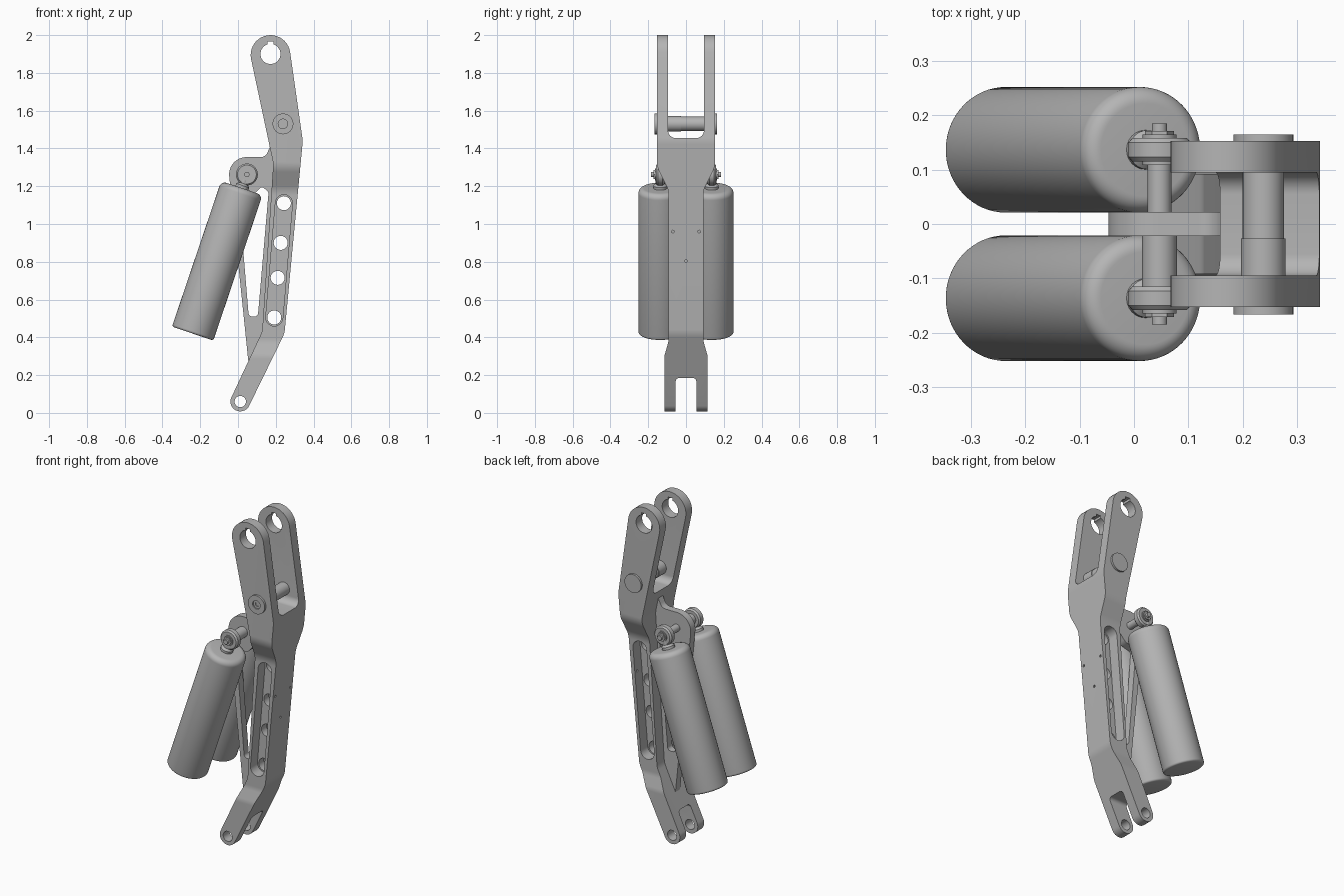
import bpy, bmesh, math
from mathutils import Vector

cube = bpy.data.objects.get("Cube")
if cube:
    bpy.data.objects.remove(cube, do_unlink=True)

metal = bpy.data.materials.new("grey metal")
metal.use_nodes = True
grey = (0.46, 0.46, 0.46, 1)
metal.diffuse_color = grey
metal.node_tree.nodes["Principled BSDF"].inputs["Base Color"].default_value = grey


def arc(cx, cz, r, start, end, n=20):
    angles = [math.radians(start + (end - start) * i / n) for i in range(n + 1)]
    return [(cx + r * math.cos(a), cz + r * math.sin(a)) for a in angles]


def circle(cx, cz, r, n=32):
    return arc(cx, cz, r, 0, 360, n)[:-1]


def rounded(points, n=8):
    """Round every corner given as (u, w, radius); plain pairs stay sharp."""
    out = []
    for i, p in enumerate(points):
        here = Vector(p[:2])
        if len(p) == 2:
            out.append(tuple(here))
            continue
        a = (Vector(points[i - 1][:2]) - here).normalized()
        b = (Vector(points[(i + 1) % len(points)][:2]) - here).normalized()
        half = a.angle(b) / 2
        t = p[2] / math.tan(half)
        centre = here + (a + b).normalized() * p[2] / math.sin(half)
        s, e = here + a * t - centre, here + b * t - centre
        for k in range(n + 1):
            d = s.lerp(e, k / n).normalized() * p[2]
            out.append(tuple(centre + d))
    return out


def finish(bm, name):
    bmesh.ops.recalc_face_normals(bm, faces=bm.faces)
    mesh = bpy.data.meshes.new(name)
    bm.to_mesh(mesh)
    bm.free()
    mesh.materials.append(metal)
    obj = bpy.data.objects.new(name, mesh)
    bpy.context.collection.objects.link(obj)
    return obj


def activate(obj):
    bpy.ops.object.select_all(action='DESELECT')
    obj.select_set(True)
    bpy.context.view_layer.objects.active = obj


def smooth(obj):
    activate(obj)
    bpy.ops.object.shade_smooth_by_angle(angle=math.radians(30))


def prism(name, pts, lo, hi, axis="y"):
    bm = bmesh.new()
    place = (lambda u, w: (u, lo, w)) if axis == "y" else (lambda u, w: (lo, u, w))
    face = bm.faces.new([bm.verts.new(place(u, w)) for u, w in pts])
    ext = bmesh.ops.extrude_face_region(bm, geom=[face])
    move = (0, hi - lo, 0) if axis == "y" else (hi - lo, 0, 0)
    bmesh.ops.translate(bm, vec=move, verts=[g for g in ext["geom"] if isinstance(g, bmesh.types.BMVert)])
    return finish(bm, name)


def lathe(name, profile, origin, direction=(0, 1, 0), steps=40):
    """Turn (radius, height) pairs about an axis."""
    bm = bmesh.new()
    vs = [bm.verts.new((r, 0, h)) for r, h in profile]
    es = [bm.edges.new(pair) for pair in zip(vs, vs[1:])]
    bmesh.ops.spin(bm, geom=vs + es, cent=(0, 0, 0), axis=(0, 0, 1), angle=math.tau, steps=steps)
    bmesh.ops.remove_doubles(bm, verts=bm.verts, dist=0.0001)
    obj = finish(bm, name)
    turn = Vector(direction).to_track_quat('Z', 'Y').to_matrix().to_4x4()
    turn.translation = Vector(origin)
    obj.data.transform(turn)
    smooth(obj)
    return obj


def rod(name, r, x, z, y0, y1):
    return lathe(name, [(0, y0), (r, y0), (r, y1), (0, y1)], (x, 0, z))


def combine(obj, tool, operation='DIFFERENCE'):
    mod = obj.modifiers.new("cut", 'BOOLEAN')
    mod.operation, mod.object, mod.solver = operation, tool, 'EXACT'
    activate(obj)
    bpy.ops.object.modifier_apply(modifier=mod.name)
    bpy.data.objects.remove(tool, do_unlink=True)


# Main arm: side outline crossed with the front outline
side = (arc(0.172, 1.895, 0.105, 191.5, 8)
        + rounded([(0.276, 1.91), (0.343, 1.44, 0.15), (0.246, 0.42, 0.12), (0.059, 0.037)])[1:-1]
        + arc(0.012, 0.06, 0.052, -26, -206)
        + rounded([(-0.035, 0.083), (0.128, 0.43, 0.1), (0.187, 1.32, 0.15), (0.069, 1.874)])[1:-1])
arm = prism("main_arm", side, -0.2, 0.2)
half = [(0.153, 2.1), (0.153, 1.3, 0.12), (0.092, 1.18, 0.12),
        (0.092, 0.38, 0.1), (0.115, 0.3, 0.1), (0.115, -0.1)]
front = half + [(-p[0],) + p[1:] for p in reversed(half)]
combine(arm, prism("cutter", rounded(front), -0.6, 0.6, "x"), 'INTERSECT')

# Fork slots at both ends
combine(arm, prism("cutter", rounded([(-0.095, 2.2), (-0.095, 1.455, 0.04), (0.095, 1.455, 0.04), (0.095, 2.2)]),
                   -0.6, 0.6, "x"))
combine(arm, prism("cutter", rounded([(-0.055, -0.2), (-0.055, 0.185, 0.02), (0.055, 0.185, 0.02), (0.055, -0.2)]),
                   -0.6, 0.6, "x"))

# Eye holes with a keyway on the upper one
key = [(0.187, 1.945), (0.187, 1.965), (0.157, 1.965), (0.157, 1.945)]
for pts in (circle(0.172, 1.9, 0.053), key, circle(0.012, 0.06, 0.03)):
    combine(arm, prism("cutter", pts, -0.4, 0.4))

# Side pockets and lightening holes in the web
pocket = arc(0.243, 1.11, 0.045, 175, -5) + arc(0.192, 0.505, 0.045, -5, -185)
for lo, hi in ((-0.4, -0.025), (0.025, 0.4)):
    combine(arm, prism("cutter", pocket, lo, hi))
for x, z in ((0.243, 1.11), (0.226, 0.9), (0.21, 0.715), (0.192, 0.505)):
    combine(arm, prism("cutter", circle(x, z, 0.037), -0.4, 0.4))
# Tiny drilled holes on the outer edge
for y, z in ((-0.07, 0.96), (0.07, 0.96), (0, 0.805)):
    combine(arm, prism("cutter", circle(y, z, 0.007, 12), 0.27, 0.5, "x"))
smooth(arm)

# Central gusset plate with its long window
plate_outline = (rounded([(0.2, 1.43), (0.17, 1.41), (0.145, 1.354, 0.04), (0.046, 1.354)])
                 + arc(0.045, 1.262, 0.092, 95, 187)
                 + [(0.056, 0.26), (0.14, 0.45), (0.193, 1.25)])
plate = prism("gusset_plate", plate_outline, -0.022, 0.022)
window = rounded([(0.005, 1.13, 0.015), (0.08, 1.15, 0.05), (0.125, 1.2, 0.015),
                  (0.162, 1.17, 0.02), (0.105, 0.51, 0.02), (0.057, 0.51, 0.02)])
combine(plate, prism("cutter", window, -0.2, 0.2))
smooth(plate)

# Fork cross pin with a flange at each end
PX, PZ = 0.238, 1.53
rod("cross_pin_thick", 0.041, PX, PZ, -0.1, -0.027)
rod("cross_pin_slim", 0.038, PX, PZ, -0.027, 0.1)
rod("cross_pin_back_flange", 0.055, PX, PZ, 0.14, 0.165)
lathe("cross_pin_front_flange", [(0, -0.15), (0.012, -0.15), (0.012, -0.158), (0.025, -0.158), (0.025, -0.166),
                                 (0.055, -0.166), (0.055, -0.14), (0, -0.14)], (PX, 0, PZ))

# Pin carrying both canisters
EX, EZ = 0.047, 1.262
rod("mount_pin_front", 0.032, EX, EZ, -0.115, 0)
rod("mount_pin_back", 0.022, EX, EZ, 0, 0.115)

# Twin canisters with collar, stem and eyelet
base = Vector((-0.24, 0, 0.42))
axis = Vector((0.32, 0, 0.947)).normalized()
R, L = 0.1155, 0.813
shell = ([(0, 0)] + arc(R - 0.012, 0.012, 0.012, -90, 0, 4)
         + arc(R - 0.03, L - 0.03, 0.03, 0, 90, 8) + [(0, L)])
for label, s in (("front", -1), ("back", 1)):
    y = 0.1365 * s
    offset = Vector((0, y, 0))
    lathe(label + "_canister", shell, base + offset, axis, 64)
    top = base + offset + axis * L
    lathe(label + "_stem", [(0, -0.01), (0.036, -0.01), (0.036, 0.014), (0.024, 0.025), (0.024, 0.05), (0, 0.05)],
          top, axis, 6 * 4)
    lathe(label + "_eyelet", [(0.03, -0.022), (0.05, -0.022), (0.058, -0.013), (0.058, 0.013),
                              (0.05, 0.022), (0.03, 0.022), (0.03, -0.022)], (EX, y, EZ))
    rod(label + "_bearing", 0.031, EX, EZ, y - 0.028, y + 0.028)
    lathe(label + "_pin_nut", [(0, 0), (0.027, 0), (0.027, 0.008), (0, 0.008)],
          (EX, y + 0.027 * s, EZ), (0, s, 0), 6)
    rod(label + "_pin_end", 0.014, EX, EZ, min(y, 0.185 * s), max(y, 0.185 * s))
